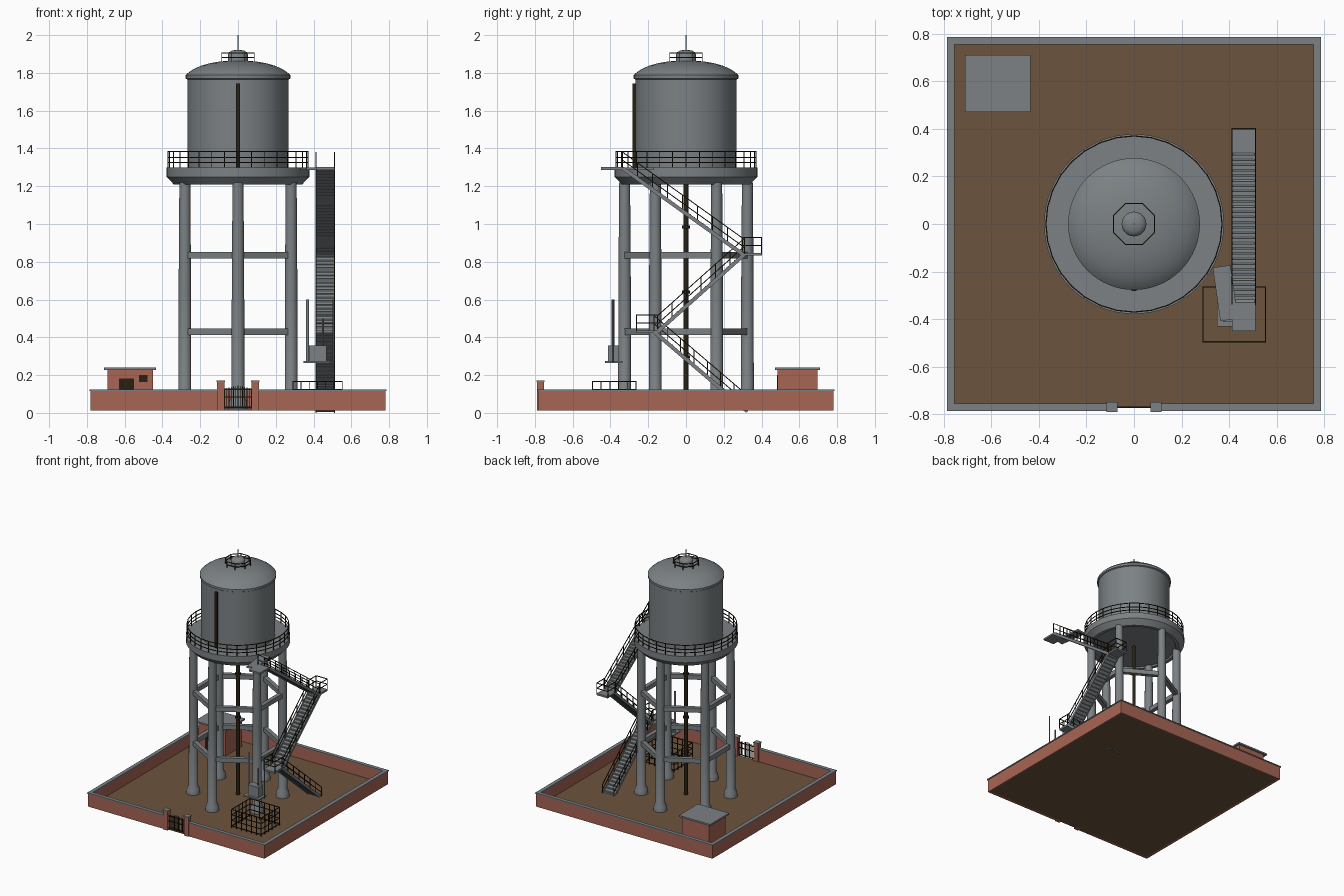
import bpy, bmesh, math
from mathutils import Vector, Matrix

if "Cube" in bpy.data.objects:
    bpy.data.objects.remove(bpy.data.objects["Cube"])


def material(name, rgb):
    m = bpy.data.materials.new(name)
    m.use_nodes = True
    m.diffuse_color = (*rgb, 1)
    m.node_tree.nodes["Principled BSDF"].inputs["Base Color"].default_value = (*rgb, 1)
    return m


STEEL = material("grey_steel", (0.20, 0.22, 0.23))
BRICK = material("red_brick", (0.39, 0.13, 0.09))
EARTH = material("brown_earth", (0.15, 0.088, 0.047))
DARK = material("dark_iron", (0.022, 0.015, 0.006))


class Part:
    """Collects simple solids into one named object."""

    def __init__(self, name, mat, smooth=False):
        self.name, self.mat, self.smooth = name, mat, smooth
        self.bm = bmesh.new()

    def box(self, x0, x1, y0, y1, z0, z1):
        size = Matrix.Diagonal((x1 - x0, y1 - y0, z1 - z0, 1))
        mid = Matrix.Translation(((x0 + x1) / 2, (y0 + y1) / 2, (z0 + z1) / 2))
        bmesh.ops.create_cube(self.bm, size=1, matrix=mid @ size)
        return self

    def bar(self, a, b, w=0.005, h=None):
        a, b = Vector(a), Vector(b)
        d = b - a
        rot = d.to_track_quat("Y", "Z").to_matrix().to_4x4()
        size = Matrix.Diagonal((w, d.length, h or w, 1))
        bmesh.ops.create_cube(self.bm, size=1, matrix=Matrix.Translation((a + b) / 2) @ rot @ size)
        return self

    def lathe(self, profile, x=0, y=0, sides=48):
        rings = []
        for r, z in profile:
            rings.append([self.bm.verts.new((x + r * math.cos(t), y + r * math.sin(t), z))
                          for t in (math.tau * i / sides for i in range(sides))])
        for low, high in zip(rings, rings[1:]):
            for i in range(sides):
                j = (i + 1) % sides
                self.bm.faces.new((low[i], low[j], high[j], high[i]))
        self.bm.faces.new(rings[0][::-1])
        self.bm.faces.new(rings[-1])
        return self

    def rail(self, points, height, levels, posts_every):
        """Hand rail with posts that follows a path of points."""
        up = Vector((0, 0, height))
        pts = [Vector(p) for p in points]
        for a, b in zip(pts, pts[1:]):
            for f in levels:
                self.bar(a + up * f, b + up * f)
            n = max(1, round((b - a).length / posts_every))
            for i in range(n + 1):
                p = a.lerp(b, i / n)
                self.bar(p, p + up)
        return self

    def done(self):
        me = bpy.data.meshes.new(self.name)
        self.bm.to_mesh(me)
        self.bm.free()
        me.materials.append(self.mat)
        ob = bpy.data.objects.new(self.name, me)
        bpy.context.collection.objects.link(ob)
        if self.smooth:
            bpy.ops.object.select_all(action="DESELECT")
            ob.select_set(True)
            bpy.context.view_layer.objects.active = ob
            bpy.ops.object.shade_smooth_by_angle(angle=math.radians(32))
        return ob


def circle(r, z, n, turn=0.0):
    return [(r * math.cos(turn + math.tau * i / n), r * math.sin(turn + math.tau * i / n), z)
            for i in range(n + 1)]


# Yard: ground, brick wall with coping, gate
GROUND = 0.022
Part("ground", EARTH).box(-0.77, 0.77, -0.77, 0.77, 0.013, GROUND).done()
wall, coping = Part("yard_wall", BRICK), Part("wall_coping", STEEL)
sides = [(-0.78, 0.78, 0.76, 0.78), (-0.78, -0.76, -0.78, 0.78), (0.76, 0.78, -0.78, 0.78),
         (-0.78, -0.08, -0.78, -0.76), (0.08, 0.78, -0.78, -0.76)]
for x0, x1, y0, y1 in sides:
    wall.box(x0, x1, y0, y1, 0.013, 0.117)
    coping.box(x0 - 0.005, x1 + 0.005, y0 - 0.005, y1 + 0.005, 0.117, 0.125)
for s in (-1, 1):
    x = s * 0.092
    wall.box(x - 0.02, x + 0.02, -0.788, -0.752, 0.013, 0.163)
    coping.box(x - 0.023, x + 0.023, -0.791, -0.749, 0.163, 0.171)
wall.done()
coping.done()
gate = Part("gate", DARK)
for i in range(13):
    x = -0.072 + i * 0.012
    gate.bar((x, -0.77, 0.025), (x, -0.77, 0.145 - 0.015 * abs(x) / 0.072), 0.004)
for z in (0.03, 0.085, 0.125):
    gate.bar((-0.073, -0.77, z), (0.073, -0.77, z), 0.006)
gate.done()

# Service hut
Part("hut_walls", BRICK).box(-0.69, -0.45, 0.485, 0.695, GROUND, 0.228).done()
Part("hut_roof", STEEL).box(-0.71, -0.435, 0.47, 0.71, 0.228, 0.241).done()
Part("hut_door", DARK).box(-0.63, -0.55, 0.481, 0.486, GROUND, 0.182).done()
Part("hut_window", DARK).box(-0.525, -0.48, 0.481, 0.486, 0.163, 0.2).done()

# Six columns with flared feet, joined by two rings of beams
corners = [(0.325 * math.cos(a), 0.325 * math.sin(a))
           for a in (math.radians(30 + 60 * i) for i in range(6))]
columns = Part("columns", STEEL, True)
beams = Part("ring_beams", STEEL)
for i, (x, y) in enumerate(corners):
    columns.lathe([(0.05, GROUND), (0.047, 0.06), (0.034, 0.085), (0.033, 0.65), (0.029, 1.22)], x, y, 24)
    nx, ny = corners[(i + 1) % 6]
    for z in (0.43, 0.835):
        beams.bar((x, y, z), (nx, ny, z), 0.032, 0.036)
columns.done()
beams.done()

# Central pipe with flanges
pipe = Part("riser_pipe", DARK, True).lathe([(0.013, GROUND), (0.013, 1.23)], sides=16)
for z in (0.295, 0.64, 0.985):
    pipe.lathe([(0.021, z - 0.008), (0.021, z + 0.008)], sides=16)
pipe.done()

# Walkway deck, tank, roof cap, spire
Part("walkway_deck", STEEL, True).lathe(
    [(0.31, 1.222), (0.315, 1.21), (0.34, 1.21), (0.378, 1.25), (0.378, 1.3)], sides=64).done()
Part("tank", STEEL, True).lathe(
    [(0.268, 1.295), (0.268, 1.765), (0.277, 1.77), (0.277, 1.788), (0.262, 1.802), (0.235, 1.82),
     (0.195, 1.838), (0.145, 1.852), (0.09, 1.861), (0.03, 1.865)], sides=64).done()
Part("roof_cap", STEEL, True).lathe(
    [(0.052, 1.855), (0.052, 1.9), (0.046, 1.91), (0.032, 1.918), (0.01, 1.922)], sides=24).done()
Part("spire", STEEL).lathe([(0.003, 1.92), (0.0015, 2.0)], sides=8).done()
Part("level_gauge", DARK).box(-0.01, 0.01, -0.282, -0.266, 1.3, 1.745).done()
Part("walkway_railing", DARK).rail(circle(0.37, 1.3, 32), 0.085, (0.3, 0.62, 1), 1).done()
Part("roof_railing", DARK).rail(circle(0.093, 1.858, 8, math.pi / 8), 0.047, (0.5, 1), 1).done()

# Zigzag stair on the left side
X0, X1 = 0.412, 0.51
XM = (X0 + X1) / 2
flights = [((0.325, 0.008), (-0.17, 0.43)), ((-0.15, 0.43), (0.31, 0.84)), ((0.30, 0.84), (-0.335, 1.295))]
stairs, hand = Part("stair_flights", STEEL), Part("stair_railing", DARK)
for (ya, za), (yb, zb) in flights:
    stairs.bar((XM, ya, za), (XM, yb, zb), X1 - X0 - 0.006, 0.008)
    steps = round(abs(yb - ya) / 0.022)
    for i in range(1, steps):
        y, z = ya + (yb - ya) * i / steps, za + (zb - za) * i / steps + 0.008
        stairs.box(X0, X1, y - 0.011, y + 0.011, z - 0.007, z)
    for x in (X0, X1):
        stairs.bar((x, ya, za), (x, yb, zb), 0.005, 0.02)
        hand.rail([(x, ya, za), (x, yb, zb)], 0.085, (0.5, 1), 0.1)
for y0, y1, z in ((-0.265, -0.14, 0.43), (0.295, 0.402, 0.84), (-0.45, -0.33, 1.295)):
    stairs.box(X0, X1, y0, y1, z - 0.008, z + 0.006)
for inner, outer, z in ((-0.15, -0.262, 0.435), (0.3, 0.4, 0.845)):
    hand.rail([(X0, inner, z), (X0, outer, z), (X1, outer, z), (X1, inner, z)], 0.083, (0.5, 1), 0.1)
stairs.done()
hand.done()
Part("stair_bridge", STEEL).bar((0.368, -0.178, 1.293), (0.4, -0.403, 1.293), 0.075, 0.014).done()

# Equipment cabinet with masts inside a low fence
cabinet = Part("equipment_cabinet", STEEL)
cabinet.box(0.348, 0.487, -0.43, -0.335, 0.264, 0.274).box(0.375, 0.468, -0.412, -0.355, 0.274, 0.358)
cabinet.done()
masts = Part("masts", STEEL, True)
masts.lathe([(0.008, 0.27), (0.008, 0.6)], 0.368, -0.386, 12)
masts.lathe([(0.005, 0.27), (0.005, 0.6)], 0.505, -0.386, 12)
masts.lathe([(0.005, 0.35), (0.005, 0.5)], 0.45, -0.386, 12)
masts.done()
fence = [(0.29, -0.495, GROUND), (0.552, -0.495, GROUND), (0.552, -0.265, GROUND), (0.29, -0.265, GROUND)]
Part("equipment_fence", DARK).rail(fence + fence[:1], 0.145, (0.1, 0.4, 0.7, 1), 0.045).done()
